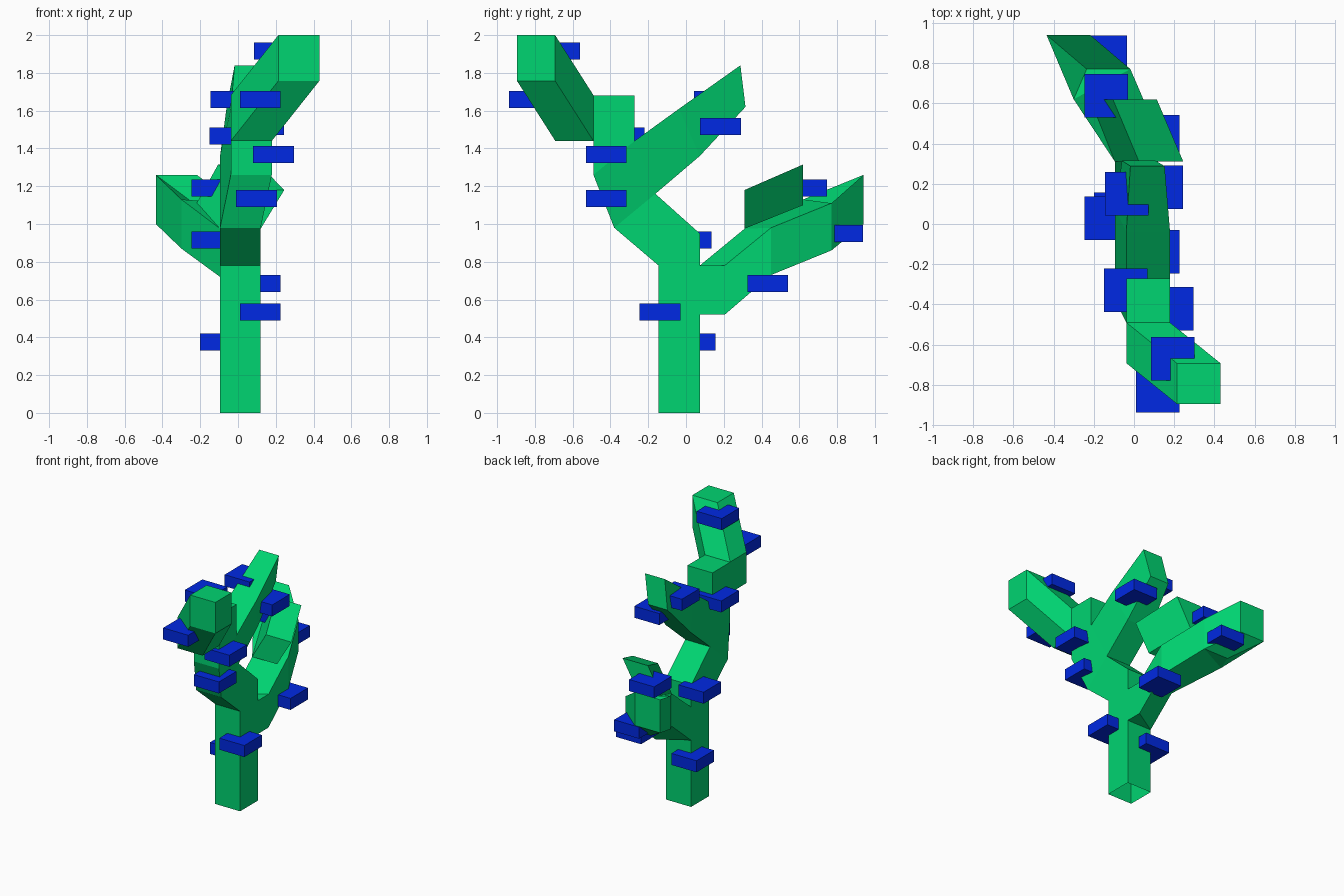
import bpy
import bmesh

old = bpy.data.objects.get("Cube")
if old:
    bpy.data.objects.remove(old, do_unlink=True)


def material(name, rgb):
    mat = bpy.data.materials.new(name)
    mat.use_nodes = True
    colour = (*rgb, 1.0)
    mat.diffuse_color = colour
    mat.node_tree.nodes["Principled BSDF"].inputs["Base Color"].default_value = colour
    return mat


green = material("stem_green", (0.0, 0.66, 0.165))
blue = material("plate_blue", (0.0, 0.022, 0.77))


def finish(name, bm, mat):
    bmesh.ops.recalc_face_normals(bm, faces=bm.faces[:])
    mesh = bpy.data.meshes.new(name)
    bm.to_mesh(mesh)
    bm.free()
    mesh.materials.append(mat)
    obj = bpy.data.objects.new(name, mesh)
    bpy.context.scene.collection.objects.link(obj)
    return obj


def loft(name, sections, base=False):
    """Skin a limb through four-cornered sections; the base may stay open."""
    bm = bmesh.new()
    rings = [[bm.verts.new(p) for p in section] for section in sections]
    for a, b in zip(rings, rings[1:]):
        for i in range(4):
            j = (i + 1) % 4
            bm.faces.new((a[i], a[j], b[j], b[i]))
    if base:
        bm.faces.new(rings[0])
    bm.faces.new(rings[-1])
    return finish(name, bm, green)


def hull(name, points):
    """Convex solid around the points."""
    bm = bmesh.new()
    for p in points:
        bm.verts.new(p)
    bmesh.ops.convex_hull(bm, input=bm.verts[:])
    loose = [v for v in bm.verts if not v.link_faces]
    bmesh.ops.delete(bm, geom=loose, context='VERTS')
    bmesh.ops.dissolve_limit(bm, angle_limit=0.01, verts=bm.verts[:], edges=bm.edges[:])
    return finish(name, bm, green)


def span(low, high, x_low, x_high):
    """Section between two (y, z) edges, each with its own x range."""
    return [(x_low[0], *low), (x_low[1], *low), (x_high[1], *high), (x_high[0], *high)]


def post(x, y, low, high):
    return [(x, y, low), (x, y, high)]


def upright(left, right):
    """Vertical section between two posts."""
    return [left[0], right[0], right[1], left[1]]


WIDE = (-0.095, 0.12)
SHIFT = (-0.038, 0.179)

# Trunk leaning toward the front, open underneath
loft("trunk", [
    span((-0.145, 0), (0.073, 0), WIDE, WIDE),
    span((-0.145, 0.78), (0.073, 0.95), WIDE, WIDE),
    span((-0.38, 0.98), (-0.162, 1.16), WIDE, WIDE),
    span((-0.49, 1.26), (-0.272, 1.44), SHIFT, SHIFT),
    span((-0.49, 1.68), (-0.272, 1.68), SHIFT, SHIFT),
])

# Front branch: a box swept diagonally
hull("front_branch", [
    (x + dx, y + dy, z + dz)
    for dx, dy, dz in ((0, 0, 0), (0.252, -0.203, 0.318))
    for x in SHIFT for y in (-0.692, -0.49) for z in (1.44, 1.682)
])

# Middle branch rising to the back
loft("middle_branch", [
    span((-0.162, 1.16), (-0.272, 1.44), WIDE, SHIFT),
    span((0.073, 1.36), (-0.037, 1.61), WIDE, SHIFT),
    span((0.315, 1.62), (0.288, 1.84), (-0.06, 0.107), (-0.018, 0.152)),
])

# Lower back branch with its angled tip
bend_left = post(-0.3, 0.62, 0.87, 1.13)
bend_right = post(-0.018, 0.77, 0.86, 1.11)
fold = post(-0.235, 0.77, 0.86, 1.11)
tip_left = post(-0.435, 0.94, 1.0, 1.26)
tip_right = post(-0.218, 0.94, 1.0, 1.26)
loft("back_branch", [
    upright(post(-0.095, 0.0, 0.52, 0.78), post(0.12, 0.0, 0.52, 0.78)),
    upright(post(-0.095, 0.073, 0.52, 0.78), post(0.12, 0.205, 0.52, 0.78)),
    upright(post(-0.095, 0.31, 0.72, 0.975), post(0.12, 0.45, 0.73, 0.98)),
    upright(bend_left, bend_right),
])
hull("back_branch_bend", bend_left + bend_right + fold)
hull("back_branch_gusset", bend_left + fold + tip_left)
hull("back_branch_tip", fold + bend_right + tip_right + tip_left)

# Slanted stub on top of the back branch
loft("back_stub", [
    span((0.31, 0.975), (0.62, 1.1), WIDE, (-0.225, -0.01)),
    span((0.31, 1.18), (0.62, 1.315), (0.025, 0.245), (-0.105, 0.113)),
], base=True)

# Square plates: left edge, front edge, bottom
PLATES = [
    (-0.2, -0.06, 0.33), (0.01, -0.245, 0.49), (0.01, 0.325, 0.64),
    (-0.247, -0.08, 0.87), (-0.252, 0.722, 0.905), (-0.01, -0.53, 1.09),
    (-0.247, 0.53, 1.145), (0.08, -0.53, 1.322), (-0.15, -0.437, 1.42),
    (0.027, 0.075, 1.47), (0.01, -0.937, 1.615), (-0.145, 0.042, 1.615),
    (0.085, -0.778, 1.87),
]
SIDE, THICK = 0.216, 0.09
for x, y, z in PLATES:
    bm = bmesh.new()
    bmesh.ops.create_cube(bm, size=1)
    bmesh.ops.scale(bm, vec=(SIDE, SIDE, THICK), verts=bm.verts[:])
    bmesh.ops.translate(bm, vec=(x + SIDE / 2, y + SIDE / 2, z + THICK / 2), verts=bm.verts[:])
    finish("plate", bm, blue)
